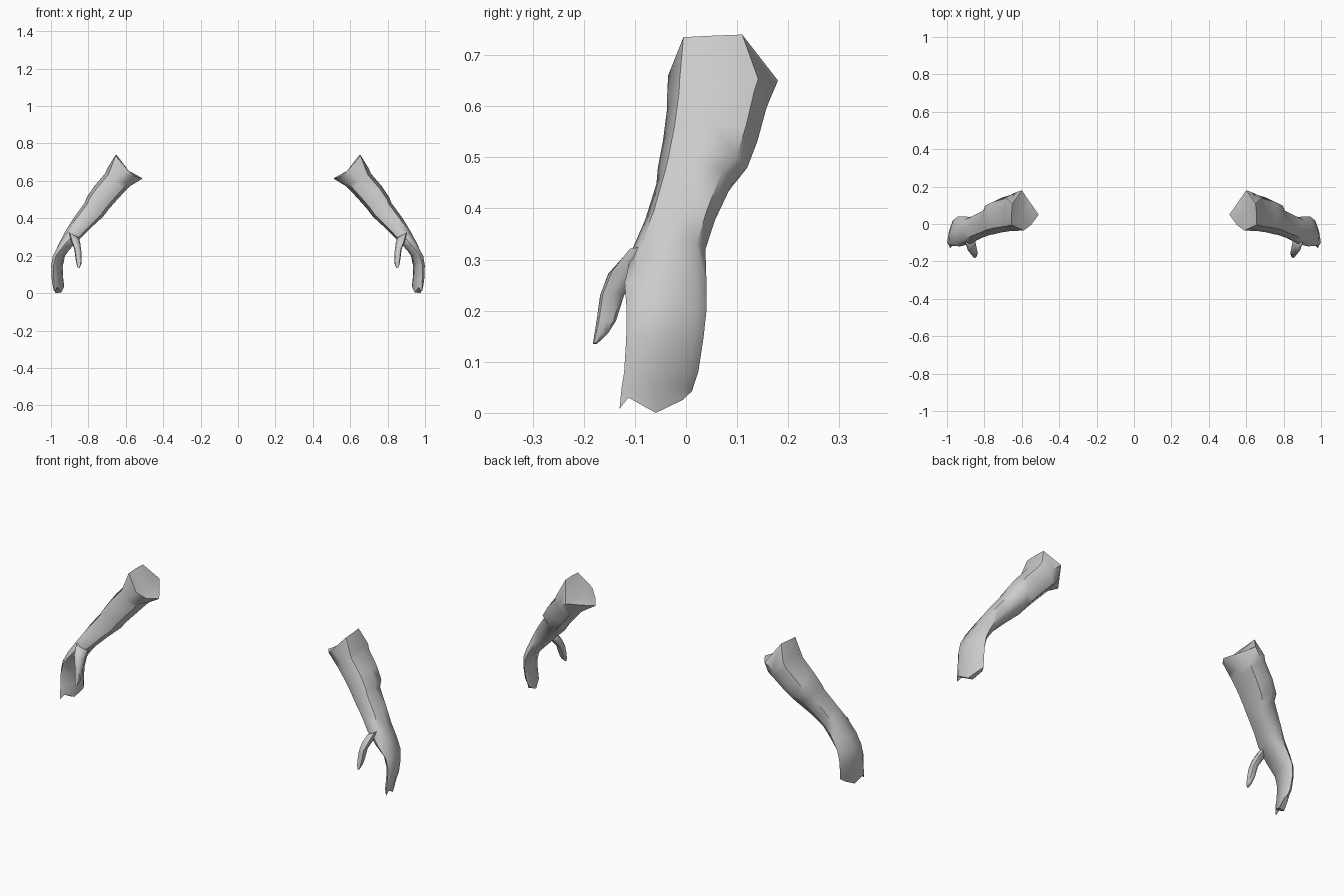
import bpy, bmesh, math
from mathutils import Vector

if "Cube" in bpy.data.objects:
    bpy.data.objects.remove(bpy.data.objects["Cube"])

skin = bpy.data.materials.new("plain_grey")
skin.diffuse_color = (0.6, 0.6, 0.6, 1)
skin.use_nodes = True
skin.node_tree.nodes["Principled BSDF"].inputs["Base Color"].default_value = skin.diffuse_color
SIDES = 8


def ring(outer, inner, y0, y1, skew=0.0):
    """Eight-sided section between an outer and inner (x, z) point, from y0 to y1."""
    cx, cz = (outer[0] + inner[0]) / 2, (outer[1] + inner[1]) / 2
    hx, hz = (outer[0] - inner[0]) / 2, (outer[1] - inner[1]) / 2
    pts = []
    for k in range(SIDES):
        a = math.tau * k / SIDES
        f = 1.07 if k % 2 else 1.0
        c, s = math.cos(a) * f, math.sin(a) * f
        dy = s * (y1 - y0) / 2
        pts.append(Vector((cx + c * hx + skew * dy, (y0 + y1) / 2 + dy, cz + c * hz)))
    return pts


def loft(name, rings, start=None):
    bm = bmesh.new()
    rows = [[bm.verts.new(p) for p in r] for r in rings]
    for a, b in zip(rows, rows[1:]):
        for k in range(SIDES):
            n = (k + 1) % SIDES
            bm.faces.new((a[k], a[n], b[n], b[k]))
    # start cap as a fan, end cap as a strip across the section
    first = rows[0]
    mid = bm.verts.new(start or sum((v.co for v in first), Vector()) / SIDES)
    for k in range(SIDES):
        bm.faces.new((mid, first[(k + 1) % SIDES], first[k]))
    e = rows[-1]
    for q in ((1, 2, 3), (0, 1, 3, 4), (7, 0, 4, 5), (7, 5, 6)):
        bm.faces.new([e[i] for i in q])
    bmesh.ops.recalc_face_normals(bm, faces=bm.faces)
    me = bpy.data.meshes.new(name)
    bm.to_mesh(me)
    bm.free()
    me.materials.append(skin)
    ob = bpy.data.objects.new(name, me)
    bpy.context.collection.objects.link(ob)
    ob.modifiers.new("mirror", "MIRROR").use_mirror_merge = False
    bpy.ops.object.select_all(action='DESELECT')
    ob.select_set(True)
    bpy.context.view_layer.objects.active = ob
    bpy.ops.object.shade_smooth_by_angle(angle=math.radians(50))
    return ob


# angular cut end of the upper arm
cut_end = [Vector(p) for p in (
    (.655, .055, .738), (.65, .11, .74), (.60, .18, .65), (.555, .115, .63),
    (.51, .05, .613), (.55, -.005, .625), (.59, -.035, .66), (.655, -.005, .735))]

# ragged lower edge of the hand, formed by uneven finger ends
finger_ends = ring((.975, .02), (.945, .02), -.13, .012, -.33)
for p, z in zip(finger_ends, (0, .026, .043, .03, .004, .03, .008, .03)):
    p.z = z

# arms: elbow, forearm, wrist and hand
loft("arms", [
    cut_end,
    ring((.70, .665), (.58, .57), -.037, .166),
    ring((.71, .64), (.60, .55), -.037, .157),
    ring((.77, .57), (.65, .495), -.045, .14),
    ring((.81, .51), (.69, .45), -.055, .12),
    ring((.818, .485), (.72, .41), -.058, .09),
    ring((.88, .40), (.78, .355), -.08, .057),
    ring((.92, .335), (.83, .305), -.105, .038),
    ring((.96, .26), (.885, .25), -.12, .04, -.1),
    ring((.985, .20), (.93, .20), -.116, .04, -.2),
    ring((.99, .15), (.946, .14), -.117, .034, -.25),
    ring((.986, .08), (.945, .08), -.121, .024, -.28),
    ring((.98, .05), (.943, .05), -.126, .014, -.32),
    finger_ends,
], Vector((.585, .05, .655)))

# thumbs
loft("thumbs", [
    ring((.905, .325), (.85, .295), -.118, -.05),
    ring((.893, .28), (.843, .265), -.152, -.085),
    ring((.875, .235), (.838, .225), -.168, -.121),
    ring((.868, .18), (.836, .18), -.175, -.137),
    ring((.864, .155), (.838, .155), -.179, -.153),
    ring((.857, .137), (.846, .135), -.182, -.173),
])
